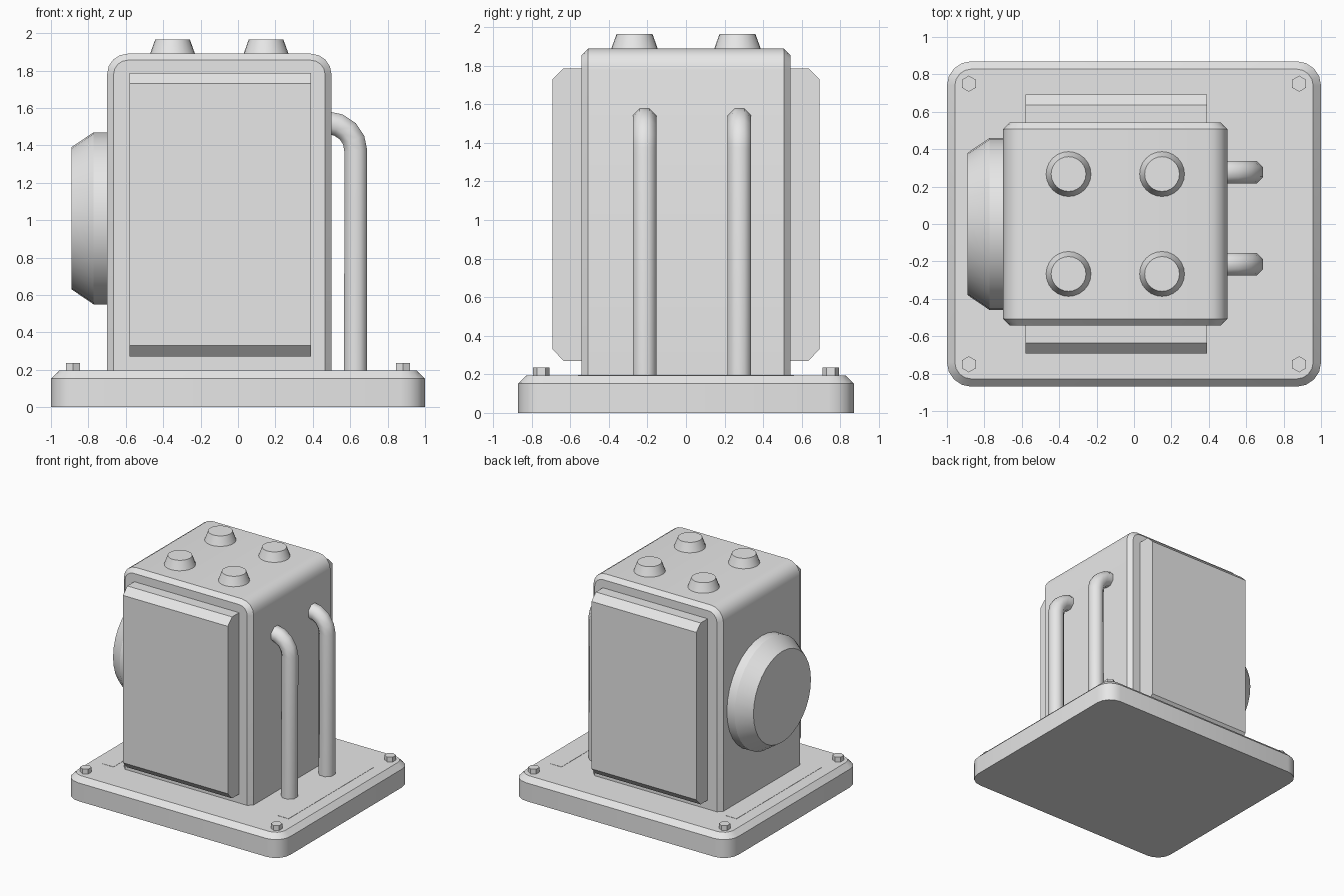
import bpy, bmesh, math
from mathutils import Vector

cube = bpy.data.objects.get("Cube")
if cube:
    bpy.data.objects.remove(cube, do_unlink=True)

grey = bpy.data.materials.new("light grey")
grey.use_nodes = True
grey.diffuse_color = (0.8, 0.8, 0.8, 1)
grey.node_tree.nodes["Principled BSDF"].inputs["Base Color"].default_value = (0.8, 0.8, 0.8, 1)


def finish(obj, angle=30):
    """Give the part its colour and shade it smooth between sharp edges."""
    obj.data.materials.append(grey)
    bpy.ops.object.select_all(action="DESELECT")
    obj.select_set(True)
    bpy.context.view_layer.objects.active = obj
    bpy.ops.object.shade_smooth_by_angle(angle=math.radians(angle))
    return obj


def loft(name, rings):
    """Skin a closed solid through rings of equal point count."""
    bm = bmesh.new()
    loops = [[bm.verts.new(p) for p in ring] for ring in rings]
    n = len(loops[0])
    for a, b in zip(loops, loops[1:]):
        for i in range(n):
            j = (i + 1) % n
            bm.faces.new((a[i], a[j], b[j], b[i]))
    bm.faces.new(loops[0][::-1])
    bm.faces.new(loops[-1])
    bmesh.ops.recalc_face_normals(bm, faces=bm.faces)
    mesh = bpy.data.meshes.new(name)
    bm.to_mesh(mesh)
    bm.free()
    obj = bpy.data.objects.new(name, mesh)
    bpy.context.collection.objects.link(obj)
    return finish(obj)


def arc(cx, cy, r, start, steps=4):
    """Quarter arc of points, counter-clockwise from a start angle in degrees."""
    angles = [math.radians(start + 90 * i / steps) for i in range(steps + 1)]
    return [(cx + r * math.cos(a), cy + r * math.sin(a)) for a in angles]


def turned(name, centre, axis, sides, sections, phase=0.0):
    """Round part along an axis from (distance, radius) sections."""
    turn = Vector((0, 0, 1)).rotation_difference(Vector(axis))
    rings = []
    for d, r in sections:
        ring = []
        for i in range(sides):
            a = 2 * math.pi * i / sides + phase
            ring.append(Vector(centre) + turn @ Vector((r * math.cos(a), r * math.sin(a), d)))
        rings.append(ring)
    return loft(name, rings)


# Base plate with rounded corners and a chamfered top edge
def base_ring(z, inset):
    hx, hy, r = 0.87, 0.74, 0.13 - inset
    corners = arc(hx, hy, r, 0) + arc(-hx, hy, r, 90) + arc(-hx, -hy, r, 180) + arc(hx, -hy, r, 270)
    return [(x, y, z) for x, y in corners]


loft("base_plate", [base_ring(0, 0), base_ring(0.153, 0), base_ring(0.195, 0.042)])


# Housing with rounded top corners and chamfered front and back rims
def housing_ring(y, inset):
    r = 0.11 - inset
    left, right, top = -0.59, 0.39, 1.78
    outline = [(left - r, 0.17), (right + r, 0.17)]
    outline += arc(right, top, r, 0) + arc(left, top, r, 90)
    return [(x, y, z) for x, z in outline]


loft("housing", [housing_ring(y, d) for y, d in
                 ((-0.542, 0.035), (-0.507, 0), (0.507, 0), (0.542, 0.035))])

for side, label in ((-1, "front"), (1, "back")):
    # Thick panel, chamfered along its top and bottom
    profile = [(0.5, 0.27), (0.635, 0.27), (0.692, 0.33), (0.692, 1.73), (0.635, 1.787), (0.5, 1.787)]
    loft(label + "_panel", [[(x, side * y, z) for y, z in profile] for x in (-0.58, 0.39)])

# Round cover on the right side
turned("side_cover", (-0.68, 0, 1.01), (-1, 0, 0), 32, [(0, 0.46), (0.092, 0.46), (0.21, 0.38)])

for sx, label in ((-1, "right"), (1, "left")):
    # Thin strips lying on the base
    strip = [(sx * x, y) for x, y in ((0.76, -0.56), (0.86, -0.56), (0.86, 0.56), (0.76, 0.56))]
    loft(label + "_base_strip", [[(x, y, z) for x, y in strip] for z in (0.19, 0.197)])
    for sy, end in ((-1, "front"), (1, "back")):
        # Hexagonal bolts in the base corners
        turned(f"{end}_{label}_bolt", (sx * 0.883, sy * 0.75, 0.18), (0, 0, 1), 6,
               [(0, 0.043), (0.055, 0.043)], math.pi / 6)
        # Tapered knobs on the roof
        turned(f"{end}_{label}_knob", (-0.1 + sx * 0.25, sy * 0.267, 1.88), (0, 0, 1), 24,
               [(0, 0.124), (0.01, 0.12), (0.085, 0.093)])

# Pipes rising from the base and bending into the housing
for y, label in ((-0.215, "front"), (0.277, "back")):
    bend = arc(0.48, 1.37, 0.15, 0)
    path = [(0.628, 0.17)] + [(x, z) for x, z in bend] + [(0.45, 1.52)]
    curve = bpy.data.curves.new(label + "_pipe", "CURVE")
    curve.dimensions = "3D"
    curve.bevel_depth = 0.066
    curve.bevel_resolution = 2
    curve.use_fill_caps = True
    spline = curve.splines.new("POLY")
    spline.points.add(len(path) - 1)
    for point, (x, z) in zip(spline.points, path):
        point.co = (x, y, z, 1)
        point.tilt = math.pi / 8
    pipe = bpy.data.objects.new(label + "_pipe", curve)
    bpy.context.collection.objects.link(pipe)
    bpy.ops.object.select_all(action="DESELECT")
    pipe.select_set(True)
    bpy.context.view_layer.objects.active = pipe
    bpy.ops.object.convert(target="MESH")
    finish(bpy.context.view_layer.objects.active, 50)
